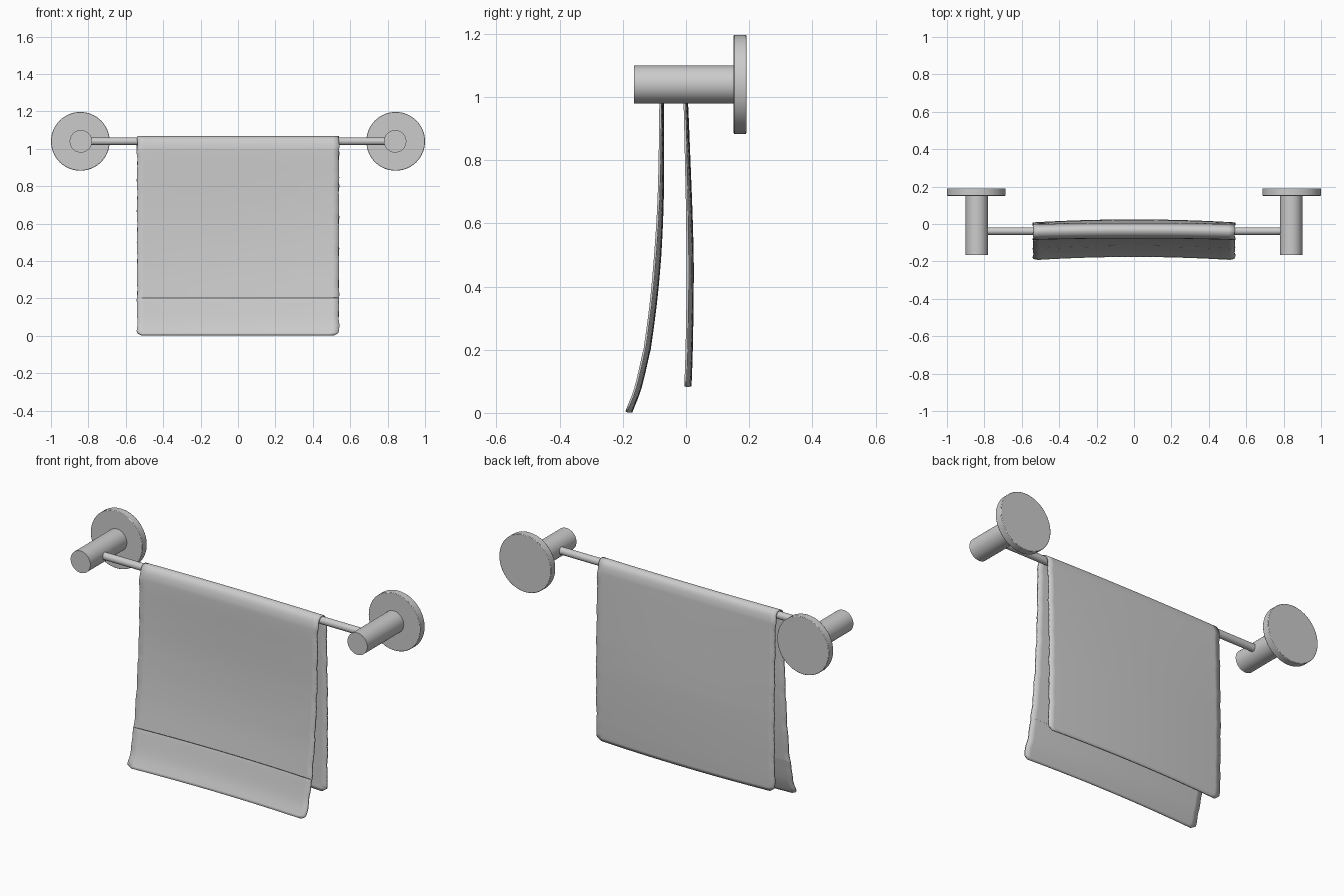
import bpy, bmesh, math, random
from mathutils import Vector

if "Cube" in bpy.data.objects:
    bpy.data.objects.remove(bpy.data.objects["Cube"])

random.seed(4)


def material(name, rgb):
    m = bpy.data.materials.new(name)
    m.diffuse_color = (*rgb, 1)
    m.use_nodes = True
    m.node_tree.nodes["Principled BSDF"].inputs["Base Color"].default_value = m.diffuse_color
    return m


GREY = material("light grey", (0.6, 0.6, 0.6))


def cylinder(name, loc, radius, depth, rot, bevel=0.0):
    bpy.ops.mesh.primitive_cylinder_add(vertices=64, radius=radius, depth=depth,
                                        location=loc, rotation=rot)
    ob = bpy.context.object
    ob.name = name
    ob.data.materials.append(GREY)
    if bevel:
        mod = ob.modifiers.new("bevel", 'BEVEL')
        mod.width, mod.segments = bevel, 2
    bpy.ops.object.shade_smooth_by_angle(angle=math.radians(35))
    return ob


# Wall flanges and posts
Z = 1.04
along_y = (math.pi / 2, 0, 0)
for side, sx in (("left", -1), ("right", 1)):
    cylinder(side + "_wall_flange", (sx * 0.843, 0.171, Z), 0.157, 0.04, along_y, 0.003)
    cylinder(side + "_post", (sx * 0.84, -0.005, Z), 0.06, 0.32, along_y)

# Rail between the posts
cylinder("rail", (0, -0.038, Z), 0.02, 1.57, (0, math.pi / 2, 0))

# Towel profile (y, z): front hem, over the rail, back hem
profile = [(-0.189, 0.003), (-0.160, 0.08), (-0.134, 0.19), (-0.129, 0.215),
           (-0.110, 0.36), (-0.096, 0.52), (-0.087, 0.67), (-0.083, 0.82),
           (-0.081, 0.97), (-0.077, 1.02), (-0.064, 1.052), (-0.040, 1.064),
           (-0.018, 1.052), (-0.007, 1.02), (-0.004, 0.97), (0.000, 0.80),
           (0.004, 0.60), (0.005, 0.40), (0.002, 0.20), (-0.002, 0.083)]


def smooth_path(pts, steps):
    p = [Vector(q) for q in pts]
    p = [2 * p[0] - p[1]] + p + [2 * p[-1] - p[-2]]
    out = []
    for a, b, c, d in zip(p, p[1:], p[2:], p[3:]):
        for s in range(steps):
            t = s / steps
            out.append(0.5 * (2 * b + (c - a) * t + (2 * a - 5 * b + 4 * c - d) * t * t
                              + (3 * b - a - 3 * c + d) * t ** 3))
    return out + [p[-2]]


path = smooth_path(profile, 6)
lengths = [0.0]
for a, b in zip(path, path[1:]):
    lengths.append(lengths[-1] + (b - a).length)

# Towel cloth: bowed sheet with rounded corners and slightly wavy side edges
COLS, HALF, CORNER = 32, 0.541, 0.025
bm = bmesh.new()
rows = []
for pt, dist in zip(path, lengths):
    y, z = pt
    end = min(dist, lengths[-1] - dist)
    inset = 0.0
    if end < CORNER:
        inset = CORNER - math.sqrt(CORNER ** 2 - (CORNER - end) ** 2)
    bow = 0.007 + 0.009 * min(1, max(0, (1.0 - z) / 0.5))
    wave = [0.003 * math.sin(55 * dist + ph) * math.sin(17 * dist + 2 * ph) for ph in (0.4, 1.7)]
    row = []
    for i in range(COLS + 1):
        u = 2 * i / COLS - 1
        edge = HALF - inset + wave[u > 0] - 0.002
        row.append(bm.verts.new((u * edge, y + bow * (1 - u * u), z)))
    rows.append(row)
for r0, r1 in zip(rows, rows[1:]):
    for i in range(COLS):
        bm.faces.new((r0[i], r0[i + 1], r1[i + 1], r1[i]))
mesh = bpy.data.meshes.new("towel")
bm.to_mesh(mesh)
bm.free()
towel = bpy.data.objects.new("towel", mesh)
bpy.context.collection.objects.link(towel)
mesh.materials.append(GREY)
solid = towel.modifiers.new("thickness", 'SOLIDIFY')
solid.thickness, solid.offset = 0.007, 0
bpy.ops.object.select_all(action='DESELECT')
towel.select_set(True)
bpy.context.view_layer.objects.active = towel
bpy.ops.object.shade_smooth_by_angle(angle=math.radians(35))
